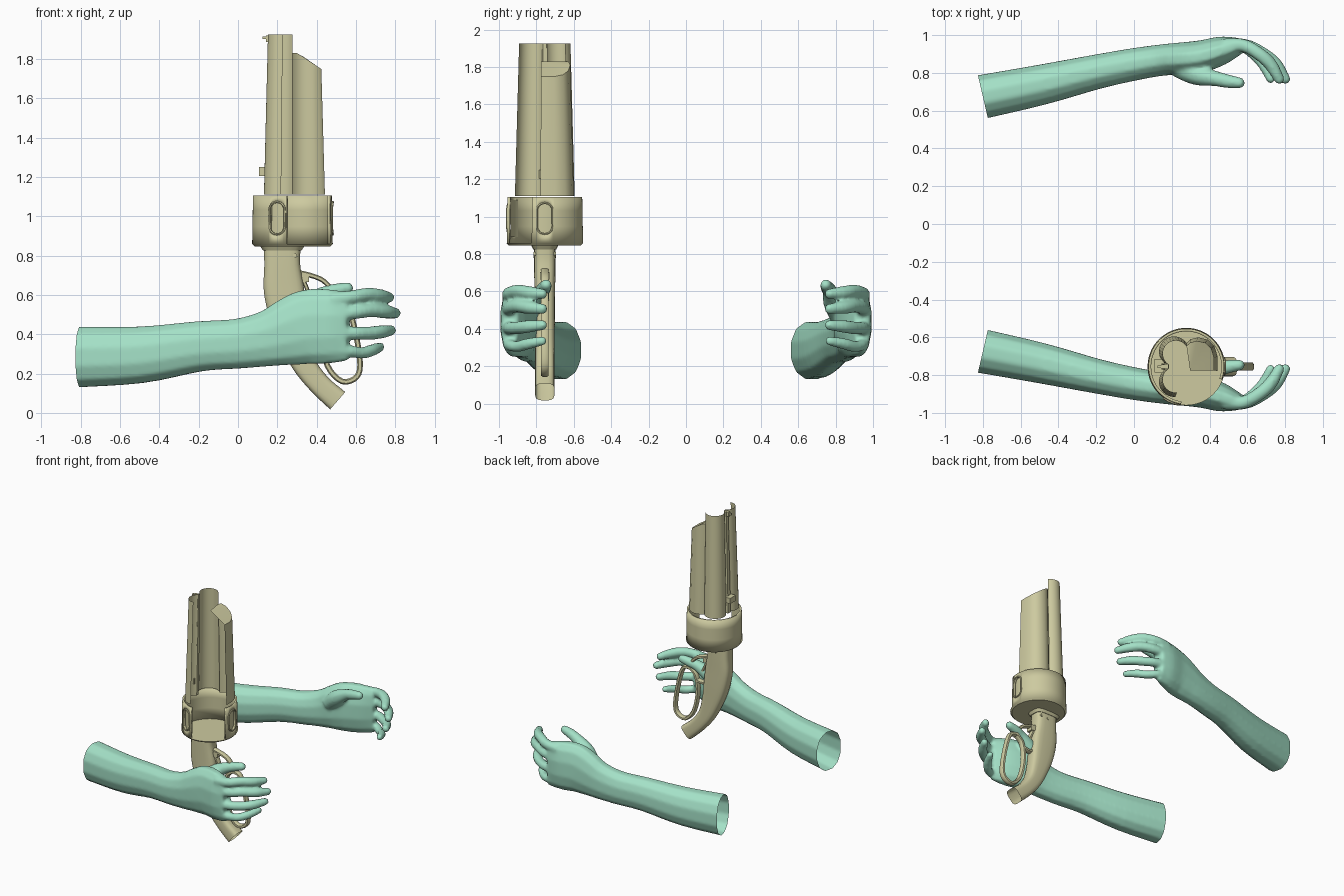
import bpy, bmesh
from math import sin, cos, pi, radians, sqrt
from mathutils import Vector, Matrix

if "Cube" in bpy.data.objects:
    bpy.data.objects.remove(bpy.data.objects["Cube"])


def material(name, rgb):
    m = bpy.data.materials.new(name)
    m.use_nodes = True
    m.diffuse_color = (*rgb, 1)
    m.node_tree.nodes["Principled BSDF"].inputs["Base Color"].default_value = (*rgb, 1)
    return m


MINT = material("mint green", (0.37, 0.75, 0.57))
KHAKI = material("pale khaki", (0.61, 0.59, 0.35))
AXIS = Vector((0.277, -0.755, 0))     # long axis of the gun
UP, SIDE = Vector((0, 0, 1)), Vector((0, 1, 0))


def finish(name, bm, mat, angle=40, normals=True):
    if normals:
        bmesh.ops.recalc_face_normals(bm, faces=bm.faces[:])
    me = bpy.data.meshes.new(name)
    bm.to_mesh(me)
    bm.free()
    ob = bpy.data.objects.new(name, me)
    bpy.context.collection.objects.link(ob)
    me.materials.append(mat)
    bpy.ops.object.select_all(action='DESELECT')
    ob.select_set(True)
    bpy.context.view_layer.objects.active = ob
    bpy.ops.object.shade_smooth_by_angle(angle=radians(angle))
    return ob


def spline(rows, n=4):
    """Smooth interpolation through rows of numbers."""
    rows = [Vector(r) for r in rows]
    p = [rows[0] * 2 - rows[1]] + rows + [rows[-1] * 2 - rows[-2]]
    out = []
    for a, b, c, d in zip(p, p[1:], p[2:], p[3:]):
        for i in range(n):
            t = i / n
            out.append(b + (c - a) * (t / 2) + (a * 2 - b * 5 + c * 4 - d) * (t * t / 2)
                       + (b * 3 - a - c * 3 + d) * (t ** 3 / 2))
    return out + [rows[-1]]


def power(v, e):
    return abs(v) ** e * (1 if v > 0 else -1)


def tube(bm, rows, up, sides=12, square=1.0, caps=(True, True), n=4):
    """Loft through rows of x, y, z, half width, half height."""
    rows = spline(rows, n)
    cs = [Vector(r[:3]) for r in rows]
    rings = []
    for i, r in enumerate(rows):
        t = cs[min(i + 1, len(cs) - 1)] - cs[max(i - 1, 0)]
        u = t.cross(up).normalized()
        v = u.cross(t).normalized()
        ring = []
        for k in range(sides):
            a = 2 * pi * (k + 0.5) / sides
            ring.append(bm.verts.new(cs[i] + u * r[3] * power(cos(a), square)
                                     + v * r[4] * power(sin(a), square)))
        rings.append(ring)
    for a, b in zip(rings, rings[1:]):
        for k in range(sides):
            j = (k + 1) % sides
            bm.faces.new((a[k], a[j], b[j], b[k]))
    for cap, ring in zip(caps, (rings[0], rings[-1])):
        if cap:
            bm.faces.new(ring)


def box(name, lo, hi):
    bm = bmesh.new()
    lo, hi = Vector(lo), Vector(hi)
    bmesh.ops.create_cube(bm, size=1, matrix=Matrix.Translation((lo + hi) / 2)
                          @ Matrix.Diagonal((*(hi - lo), 1)))
    return finish(name, bm, KHAKI)


def sheet(bm, rows):
    """Join rows of points into an open skin."""
    grid = [[bm.verts.new(p) for p in r] for r in rows]
    for a, b in zip(grid, grid[1:]):
        for k in range(len(a) - 1):
            bm.faces.new((a[k], a[k + 1], b[k + 1], b[k]))
    return grid


# --- Arms: forearm, palm, thumb and fingers fused into one skin
bm = bmesh.new()
tube(bm, [(-0.86, 0.662, 0.283, 0.121, 0.16), (-0.5, 0.735, 0.295, 0.11, 0.148),
          (-0.2, 0.805, 0.338, 0.094, 0.131), (0, 0.845, 0.352, 0.088, 0.13),
          (0.15, 0.868, 0.378, 0.085, 0.146), (0.26, 0.876, 0.41, 0.088, 0.176),
          (0.36, 0.888, 0.437, 0.087, 0.195), (0.47, 0.92, 0.44, 0.076, 0.192),
          (0.56, 0.944, 0.44, 0.045, 0.178)], UP, 12, 0.9)


def digit(rows):
    tube(bm, rows, UP, 10)
    tip = rows[-1]
    bmesh.ops.create_uvsphere(bm, u_segments=10, v_segments=8, radius=tip[3],
                              matrix=Matrix.Translation(tip[:3]))


digit([(0.24, 0.83, 0.46, 0.06, 0.06), (0.33, 0.79, 0.54, 0.056, 0.06),
       (0.43, 0.77, 0.60, 0.042, 0.042), (0.5, 0.755, 0.622, 0.037, 0.037),
       (0.557, 0.747, 0.634, 0.031, 0.031)])
# reach, knuckle height, middle height, tip height, thickness
for reach, z0, z1, z2, r in ((0.9, 0.575, 0.602, 0.587, 0.036), (1, 0.5, 0.522, 0.507, 0.036),
                             (0.93, 0.405, 0.405, 0.42, 0.035), (0.76, 0.325, 0.305, 0.335, 0.031)):
    digit([(0.48, 0.945, z0, r * 1.1, r * 1.1), (0.48 + 0.11 * reach, 0.945, (z0 + z1) / 2, r, r),
           (0.48 + 0.2 * reach, 0.902, z1, r, r), (0.48 + 0.27 * reach, 0.845, (z1 + z2) / 2, r, r),
           (0.48 + 0.32 * reach, 0.768, z2, r * 0.8, r * 0.8)])
arm = finish("back_arm", bm, MINT)
mod = arm.modifiers.new("fuse", 'REMESH')
mod.mode, mod.voxel_size = 'VOXEL', 0.011
mod = arm.modifiers.new("soften", 'SMOOTH')
mod.factor, mod.iterations = 0.5, 5
fused = bpy.data.meshes.new_from_object(
    arm.evaluated_get(bpy.context.evaluated_depsgraph_get()))
bpy.data.objects.remove(arm)
for name, mirror in (("back_arm", 1), ("front_arm", -1)):
    bm = bmesh.new()
    bm.from_mesh(fused)
    # open cut at the elbow
    bmesh.ops.bisect_plane(bm, geom=bm.verts[:] + bm.edges[:] + bm.faces[:],
                           plane_co=(-0.80, 0.674, 0.285), plane_no=(-0.974, -0.226, 0),
                           clear_outer=True)
    if mirror < 0:
        bmesh.ops.scale(bm, vec=(1, -1, 1), verts=bm.verts[:])
        bmesh.ops.reverse_faces(bm, faces=bm.faces[:])
    finish(name, bm, MINT, 80, False)
bpy.data.meshes.remove(fused)


# --- Barrels: open shells that narrow upward
def taper(x, y, z):
    p = Vector((x, y, 0))
    p = AXIS + (p - AXIS) * (1 - 0.14 * (z - 1.11) / 0.81)
    return Vector((p.x, p.y, z))


path = []
for cy, start, end in ((-0.835, -85, -238), (-0.675, -122, -325)):
    for i in range(17):
        a = radians(start + (end - start) * i / 16)
        path.append((0.212 + 0.08 * cos(a), cy + 0.08 * sin(a)))
bm = bmesh.new()
sheet(bm, [[taper(x, y, z) for x, y in path] for z in (1.11, 1.925)])
finish("twin_barrels", bm, KHAKI)

bm = bmesh.new()
hood = [(0.278, -0.63), (0.30, -0.61), (0.34, -0.60), (0.39, -0.612), (0.425, -0.645),
        (0.442, -0.70), (0.442, -0.778)]
tops = [taper(x, y, 1.83 - max(0, x - 0.31) * 0.62) for x, y in hood]
grid = sheet(bm, [[taper(x, y, 1.11) for x, y in hood], tops])
corner = bm.verts.new(taper(0.30, -0.778, 1.83))
for a, b in zip(grid[1], grid[1][1:]):
    bm.faces.new((a, b, corner))
finish("barrel_hood", bm, KHAKI)

bm = bmesh.new()
tube(bm, [(0.152, -0.755, 1.11, 0.012, 0.02), (0.172, -0.755, 1.92, 0.012, 0.016)],
     SIDE, 4, 0.5, n=1)
finish("sight_rib", bm, KHAKI)
box("rear_sight", (0.108, -0.785, 1.205), (0.16, -0.715, 1.25))
box("front_sight", (0.142, -0.765, 1.885), (0.172, -0.745, 1.92))
box("front_sight_tip", (0.125, -0.762, 1.9), (0.145, -0.748, 1.915))

# --- Drum: part wall with two rounded windows, and a full floor
WINDOWS, HALF = (0, 247), 12


def around(r, deg, z):
    return AXIS + Vector((r * cos(radians(deg)), r * sin(radians(deg)), z))


bm = bmesh.new()
angles = list(range(-20, 264, 2))
columns = []
for d in angles:
    t = min(min(abs(d - w) / HALF for w in WINDOWS), 1)
    h = 0.042 + 0.04 * sqrt(1 - t * t)
    columns.append([bm.verts.new(around(r, d, z)) for r, z in
                    ((0.205, 0.858), (0.203, 0.99 - h), (0.202, 0.99 + h), (0.2, 1.105))])
for d, a, b in zip(angles, columns, columns[1:]):
    for k in range(3):
        if k == 1 and any(abs(d + 1 - w) < HALF for w in WINDOWS):
            continue
        bm.faces.new((a[k], b[k], b[k + 1], a[k + 1]))
wall = finish("drum_wall", bm, KHAKI, normals=False)
mod = wall.modifiers.new("thickness", 'SOLIDIFY')
mod.thickness, mod.offset = 0.014, -1

for i, w in enumerate(WINDOWS):
    bm = bmesh.new()
    sheet(bm, [[around(0.186, w + d, z) for d in range(-16, 17, 4)] for z in (0.89, 1.09)])
    finish("window_back_%d" % (i + 1), bm, KHAKI)
    bm = bmesh.new()
    rim = []
    for k in range(25):
        a = 2 * pi * k / 24
        z = 0.99 + 0.04 * sin(a) + (0.042 if sin(a) > 0 else -0.042)
        rim.append((*around(0.205, w + HALF * cos(a), z), 0.006, 0.006))
    tube(bm, rim, around(1, w, 0) - AXIS, 6, n=1)
    finish("window_rim_%d" % (i + 1), bm, KHAKI)

bm = bmesh.new()
bmesh.ops.create_cone(bm, cap_ends=True, segments=48, radius1=0.193, radius2=0.205,
                      depth=0.012, matrix=Matrix.Translation(AXIS + UP * 0.852))
finish("drum_floor", bm, KHAKI, 30)

# --- Frame and curved grip, open at the butt
Y = AXIS.y
bm = bmesh.new()
tube(bm, [(0.225, Y, 0.85, 0.094, 0.058), (0.225, Y, 0.75, 0.092, 0.058),
          (0.233, Y, 0.63, 0.103, 0.056), (0.255, Y, 0.5, 0.097, 0.055),
          (0.285, Y, 0.38, 0.08, 0.053), (0.335, Y, 0.25, 0.062, 0.052),
          (0.415, Y, 0.145, 0.056, 0.052), (0.507, Y, 0.062, 0.059, 0.052)],
     SIDE, 20, 0.55, (True, False))
finish("grip", bm, KHAKI, 45)
bm = bmesh.new()
tube(bm, [(0.225, Y, 0.85, 0.115, 0.075), (0.225, Y, 0.825, 0.098, 0.062)], SIDE, 20, 0.55, n=1)
finish("frame_collar", bm, KHAKI)
for i, (x, z) in enumerate(((0.232, 0.79), (0.29, 0.8))):
    bm = bmesh.new()
    bmesh.ops.create_cone(bm, cap_ends=True, segments=12, radius1=0.011, radius2=0.011, depth=0.122,
                          matrix=Matrix.Translation((x, Y, z)) @ Matrix.Rotation(pi / 2, 4, 'X'))
    finish("frame_pin_%d" % (i + 1), bm, KHAKI)

# --- Trigger, guard and lever loop
box("trigger_block", (0.315, Y - 0.025, 0.665), (0.362, Y + 0.025, 0.705))


def rod(name, points, r):
    b = bmesh.new()
    tube(b, [(x, Y, z, r, 0.022) for x, z in points], SIDE, 8, 0.7)
    finish(name, b, KHAKI)


rod("trigger", [(0.335, 0.67), (0.36, 0.61), (0.385, 0.56)], 0.011)
rod("trigger_guard", [(0.30, 0.715), (0.36, 0.702), (0.43, 0.675), (0.475, 0.625), (0.49, 0.57)], 0.013)
rod("lever_loop", [(0.49, 0.585), (0.435, 0.53), (0.42, 0.4), (0.455, 0.24), (0.53, 0.16),
                   (0.605, 0.185), (0.62, 0.27), (0.59, 0.44), (0.55, 0.56), (0.49, 0.585)], 0.015)
rod("lever_arm", [(0.32, 0.5), (0.38, 0.49), (0.43, 0.5)], 0.014)
